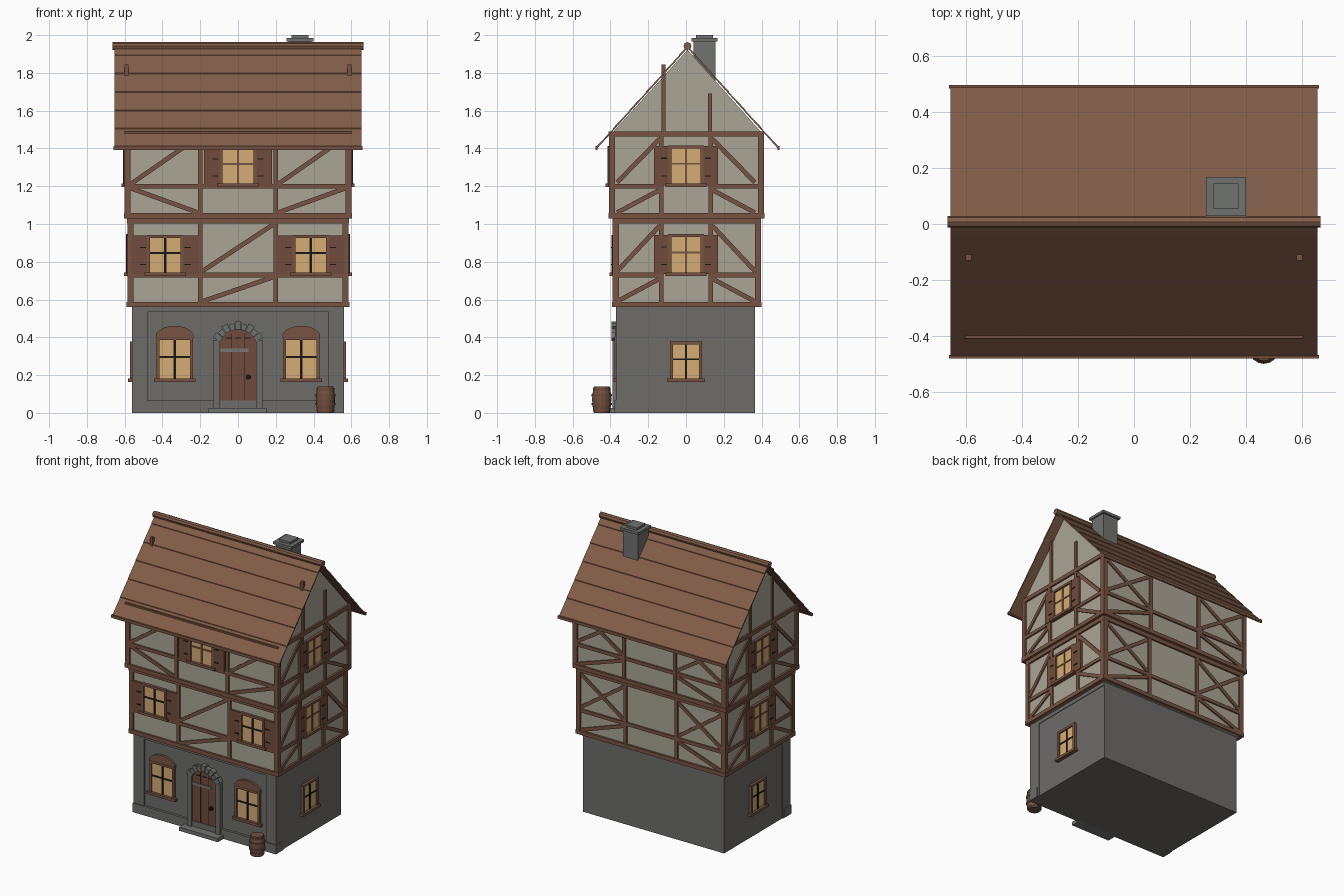
import bpy, bmesh, math
from mathutils import Vector

if "Cube" in bpy.data.objects:
    bpy.data.objects.remove(bpy.data.objects["Cube"])


def lin(c):
    c /= 255
    return c / 12.92 if c <= 0.04045 else ((c + 0.055) / 1.055) ** 2.4


COLOURS = {
    "plaster": (170, 165, 149), "stone": (109, 108, 105), "chimney_stone": (112, 114, 112),
    "timber": (121, 84, 66), "roof_tile": (130, 93, 72), "shutter_wood": (112, 76, 60),
    "warm_glass": (213, 172, 118), "iron": (24, 22, 21), "barrel_wood": (112, 80, 62),
    "pale_metal": (120, 118, 114),
}
MATS = {}
for name, rgb in COLOURS.items():
    MATS[name] = bpy.data.materials.new(name)
    MATS[name].diffuse_color = (*[lin(c) for c in rgb], 1)

PARTS = {}


def part(name, mat):
    return PARTS.setdefault(name, (bmesh.new(), mat))[0]


def loft(bm, rings):
    """Closed solid through a list of vertex rings."""
    rows = [[bm.verts.new(p) for p in r] for r in rings]
    n = len(rows[0])
    for a, b in zip(rows, rows[1:]):
        for i in range(n):
            bm.faces.new((a[i], a[(i + 1) % n], b[(i + 1) % n], b[i]))
    bm.faces.new(rows[0])
    bm.faces.new(rows[-1])


def prism(name, mat, place, pts, d0, d1):
    """Outline in wall coordinates, pushed out from depth d0 to d1."""
    loft(part(name, mat), [[place(u, z, d) for u, z in pts] for d in (d0, d1)])


def rect(name, mat, place, u0, u1, z0, z1, d0, d1):
    prism(name, mat, place, [(u0, z0), (u1, z0), (u1, z1), (u0, z1)], d0, d1)


def bar(place, a, b, w=0.026, d=0.011):
    """Straight timber between two points on a wall."""
    a, b = Vector(a), Vector(b)
    t = (b - a).normalized() * (w / 2)
    n = Vector((-t.y, t.x))
    prism("timber_frame", "timber", place, [a - n, b - n, b + n, a + n], -0.01, d)


def walls(hx, yf, yb):
    """Placement functions for the four sides of a storey."""
    return {"front": lambda u, z, d: (u, yf - d, z), "back": lambda u, z, d: (u, yb + d, z),
            "right": lambda u, z, d: (hx + d, u, z), "left": lambda u, z, d: (-hx - d, u, z)}


def plan(x, y, z):
    return (x, y, z)


def box(name, mat, x0, x1, y0, y1, z0, z1):
    loft(part(name, mat), [[(x0, y0, z), (x1, y0, z), (x1, y1, z), (x0, y1, z)] for z in (z0, z1)])


def window(place, u, z0, z1, w, shutter=0.0, muntin="iron"):
    h = w / 2
    rect("window_glass", "warm_glass", place, u - h, u + h, z0, z1, -0.01, 0.008)
    for s in (-1, 1):
        rect("window_frames", "timber", place, u + s * h - 0.008, u + s * h + 0.008, z0, z1, -0.01, 0.018)
    rect("window_frames", "timber", place, u - h - 0.008, u + h + 0.008, z1 - 0.008, z1 + 0.008, -0.01, 0.018)
    rect("window_sills", "timber", place, u - h - 0.022, u + h + 0.022, z0 - 0.014, z0 + 0.004, -0.01, 0.028)
    # glazing bars
    m = (z0 + z1) / 2 + 0.01
    rect("glazing_bars_" + muntin, muntin, place, u - 0.006, u + 0.006, z0, z1, 0, 0.013)
    rect("glazing_bars_" + muntin, muntin, place, u - h, u + h, m - 0.005, m + 0.005, 0, 0.012)
    # open shutters with hinges
    if shutter:
        for s in (-1, 1):
            a, b = u + s * (h + 0.008), u + s * (h + 0.008 + shutter)
            rect("shutters", "shutter_wood", place, min(a, b), max(a, b), z0 - 0.005, z1 + 0.005, -0.01, 0.015)
            for z in (z0 + 0.045, z1 - 0.06):
                c = a + s * 0.022
                rect("shutter_hinges", "iron", place, c - 0.016, c + 0.016, z - 0.003, z + 0.003, 0, 0.019)


# ground storey
box("ground_storey", "stone", -0.555, 0.555, -0.36, 0.365, 0, 0.56)
G = walls(0.555, -0.36, 0.365)
box("front_plinth", "stone", -0.562, 0.562, -0.378, -0.30, 0, 0.065)
rect("top_band", "stone", G["front"], -0.48, 0.48, 0.535, 0.56, -0.01, 0.008)
for s in (-1, 1):
    box("corner_pilasters", "stone", min(s * 0.48, s * 0.56), max(s * 0.48, s * 0.56), -0.371, -0.285, 0, 0.56)
    rect("top_band", "stone", G["right" if s > 0 else "left"], -0.285, 0.365, 0.535, 0.56, -0.01, 0.004)
    # front windows with curved lintels
    u = s * 0.335
    window(G["front"], u, 0.178, 0.395, 0.178)
    pts = [(u + 0.1, 0.398), (u + 0.1, 0.418)]
    pts += [(u + 0.09 * math.cos(t), 0.418 + 0.043 * math.sin(t)) for t in [math.pi * k / 8 for k in range(1, 8)]]
    pts += [(u - 0.1, 0.418), (u - 0.1, 0.398)]
    prism("window_lintels", "timber", G["front"], pts, -0.01, 0.016)
for side in ("right", "left"):
    window(G[side], 0, 0.178, 0.37, 0.155)

# arched door
R, CZ = 0.105, 0.34
half = math.asin(0.095 / R)
arc = [(R * math.sin(t), CZ + R * math.cos(t)) for t in [half * (1 - k / 5) for k in range(11)]]
prism("door", "shutter_wood", G["front"], [(-0.095, 0.025), (0.095, 0.025)] + arc, -0.01, 0.014)
for u in (-0.032, 0.032):
    rect("door_grooves", "iron", G["front"], u - 0.0015, u + 0.0015, 0.03, 0.42, 0, 0.0148)
rect("door_strap", "pale_metal", G["front"], -0.095, 0.055, 0.322, 0.34, 0, 0.019)
for u in (-0.05, 0, 0.05):
    rect("door_studs", "iron", G["front"], u - 0.015, u + 0.015, 0.394, 0.4, 0, 0.017)
for s in (-1, 1):
    rect("door_jambs", "stone", G["front"], min(s * 0.095, s * 0.13), max(s * 0.095, s * 0.13), 0, 0.385, -0.01, 0.028)
for k in range(9):
    t0, t1 = [-1.18 + 2.36 * (k + e) / 9 for e in (0.05, 0.95)]
    r1 = R + (0.04 if k % 2 == 0 else 0.03)
    pts = [(r * math.sin(t), CZ + r * math.cos(t)) for r, t in ((R - 0.004, t0), (R - 0.004, t1), (r1, t1), (r1, t0))]
    prism("arch_stones", "chimney_stone", G["front"], pts, -0.01, 0.034)
box("door_step", "chimney_stone", -0.155, 0.15, -0.44, -0.36, 0, 0.026)

# timbered storeys
STOREYS = [(0.575, -0.377, 0.386, 0.56, 1.03, 0.73), (0.59, -0.397, 0.402, 1.03, 1.49, 1.2)]
for level, (hx, yf, yb, z0, z1, rail) in enumerate(STOREYS):
    box("plaster_walls", "plaster", -hx, hx, yf, yb, z0, z1 - (0.02 if level else 0))
    W = walls(hx, yf, yb)
    lo, hi = z0 + 0.03, z1 - 0.03
    for side, p in W.items():
        along = side in ("front", "back")
        e0, e1 = (-hx, hx) if along else (yf, yb)
        q = 0.2 if along else 0.13
        # sill, head and posts
        bar(p, (e0 - 0.011, z0 + 0.014), (e1 + 0.011, z0 + 0.014), 0.028, 0.014)
        bar(p, (e0 - 0.011, z1 - 0.014), (e1 + 0.011, z1 - 0.014), 0.028, 0.012)
        for u in (e0 + 0.006, -q, q, e1 - 0.006):
            bar(p, (u, z0), (u, z1), 0.032 if abs(u) > q else 0.024)
        if along:
            bar(p, (e0, rail), (e1, rail), 0.024, 0.010)
        else:
            bar(p, (e0, rail), (-q, rail), 0.024, 0.010)
            bar(p, (q, rail), (e1, rail), 0.024, 0.010)
        # braces
        a, b = q + 0.01, hx - 0.02 if along else 0.365
        if side == "front" and level == 0:
            bar(p, (-0.19, rail + 0.02), (0.19, hi), 0.024, 0.009)
            bar(p, (-0.19, lo), (0.19, rail - 0.01), 0.024, 0.009)
        elif side == "front":
            for s in (-1, 1):
                bar(p, (s * a, lo), (s * b, rail - 0.01), 0.024, 0.009)
            bar(p, (-b, rail + 0.01), (-a, hi), 0.024, 0.009)
            bar(p, (a, rail + 0.01), (b, hi), 0.024, 0.009)
        else:
            for s in (-1, 1):
                bar(p, (s * b, rail + 0.02), (s * a, hi - 0.01), 0.024, 0.009)
                bar(p, (s * b, lo), (s * a, rail - 0.02), 0.024, 0.009)
                if along:
                    bar(p, (s * a, rail + 0.02), (s * b, hi - 0.01), 0.024, 0.0085)
    for side in ("left", "right"):
        window(W[side], 0, rail + 0.01, rail + 0.208, 0.172, 0.075, "timber")
    for u in ((-0.385, 0.385) if level == 0 else (0,)):
        window(W["front"], u, rail + 0.01, rail + 0.205, 0.178, 0.082, "timber" if level else "iron")

# gables and their posts
RY, RZ, EZ, RUN = 0.008, 1.937, 1.397, 0.486
for s, side in ((-1, "left"), (1, "right")):
    prism("gable_walls", "plaster", W[side], [(-0.397, 1.47), (0.402, 1.47), (0.402, 1.482), (RY, 1.922), (-0.397, 1.475)],
          -0.03, 0)
    bar(W[side], (-0.12, 1.48), (-0.12, 1.845), 0.022)
    bar(W[side], (0.127, 1.48), (0.127, 1.69), 0.022)

# roof: lapped courses on both slopes
slope = (RZ - EZ) / RUN
steps = [0, 0.045, 0.133, 0.22, 0.308, 0.395, RUN]
for s in (-1, 1):
    for t0, t1 in zip(steps, steps[1:]):
        prof = [(t0, 0.004), (t1, 0.009), (t1, -0.006), (t0, -0.006)]
        loft(part("roof_courses", "roof_tile"),
             [[(x, RY + s * t, RZ - slope * t + h) for t, h in prof] for x in (-0.655, 0.655)])
    # eave board
    y = RY + s * (RUN - 0.004)
    box("eave_boards", "timber", -0.66, 0.66, y - 0.006, y + 0.006, EZ - 0.004, EZ + 0.016)
ring = [(RY + 0.021 * math.cos(k * math.pi / 4), 1.942 + 0.021 * math.sin(k * math.pi / 4)) for k in range(8)]
loft(part("ridge_roll", "roof_tile"), [[(x, y, z) for y, z in ring] for x in (-0.665, 0.665)])

# chimney
box("chimney_shaft", "chimney_stone", 0.268, 0.388, 0.04, 0.155, 1.68, 1.97)
box("chimney_cap", "chimney_stone", 0.256, 0.4, 0.028, 0.168, 1.966, 1.984)
box("chimney_top", "chimney_stone", 0.284, 0.372, 0.054, 0.144, 1.984, 2.0)


# barrel and round door knob
def circle(cx, cy, r, z, n=16):
    return [(cx + r * math.cos(2 * math.pi * k / n), cy + r * math.sin(2 * math.pi * k / n), z) for k in range(n)]


BX, BY = 0.463, -0.446
loft(part("barrel", "barrel_wood"), [circle(BX, BY, r, z) for r, z in
                                     ((0.042, 0), (0.049, 0.04), (0.051, 0.07), (0.049, 0.1), (0.042, 0.14))])
for z, r in ((0.015, 0.047), (0.047, 0.053), (0.093, 0.053), (0.125, 0.047)):
    loft(part("barrel_hoops", "shutter_wood"), [circle(BX, BY, r, z - 0.006), circle(BX, BY, r, z + 0.006)])
knob = circle(0.055, 0.19, 0.014, 0, 10)
prism("door_knob", "iron", G["front"], [(u, z) for u, z, _ in knob], 0, 0.03)

# turn the collected parts into objects
for name, (bm, mat) in PARTS.items():
    bmesh.ops.recalc_face_normals(bm, faces=bm.faces)
    me = bpy.data.meshes.new(name)
    bm.to_mesh(me)
    bm.free()
    me.materials.append(MATS[mat])
    bpy.context.collection.objects.link(bpy.data.objects.new(name, me))

for m in bpy.data.materials:
    if m.users and not m.is_grease_pencil:
        m.use_nodes = True
        m.node_tree.nodes["Principled BSDF"].inputs["Base Color"].default_value = m.diffuse_color
